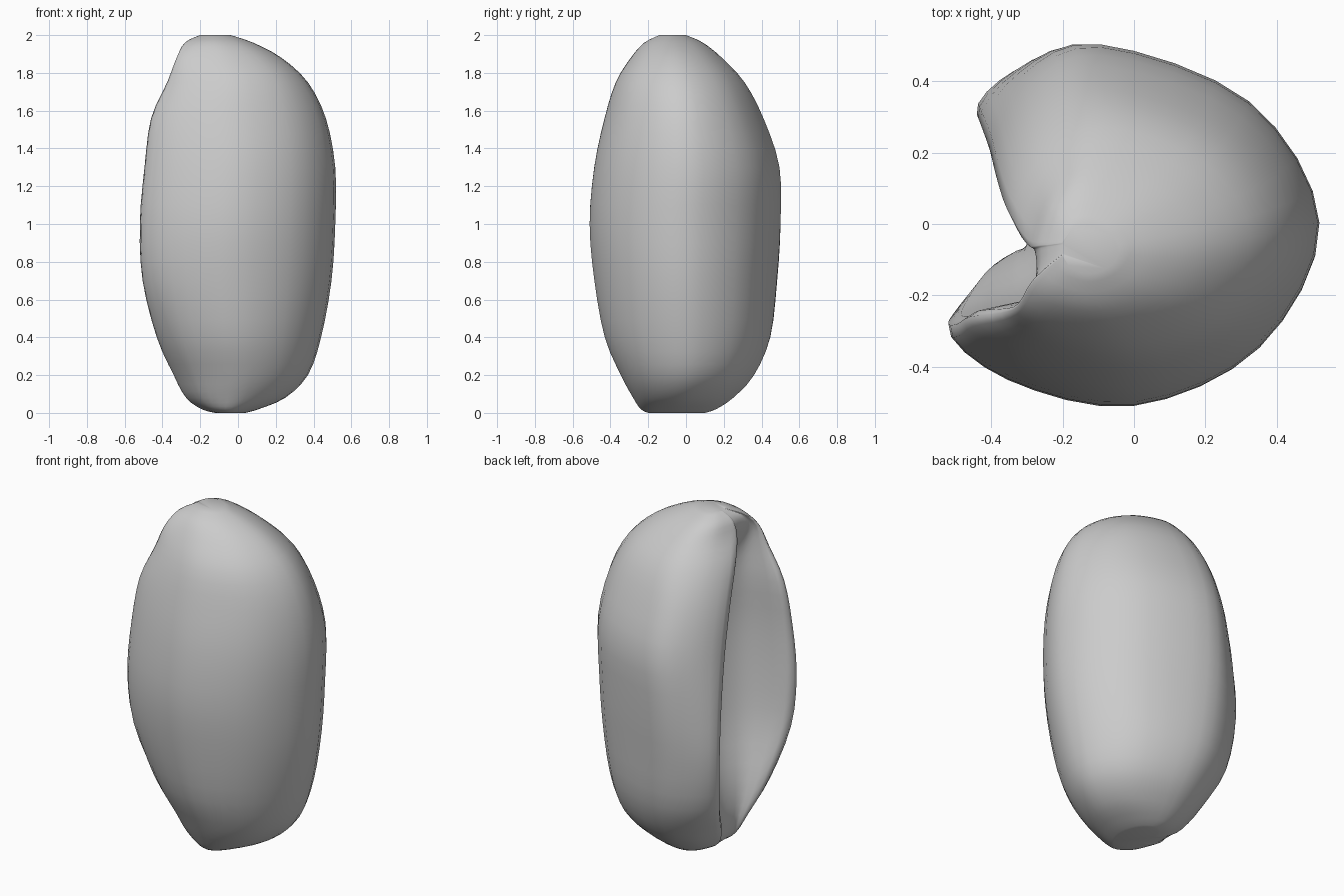
import bpy, bmesh
from mathutils import Vector

if "Cube" in bpy.data.objects:
    bpy.data.objects.remove(bpy.data.objects["Cube"])

# Horizontal sections: z, left, right, front, back, front-rim y, back-rim x, back-rim y, hollow floor x
LEVELS = [
    (0.00, -0.12, 0.04, -0.20, 0.10, -0.07, -0.12, 0.03, -0.12),
    (0.02, -0.19, 0.11, -0.24, 0.16, -0.08, -0.19, 0.06, -0.19),
    (0.08, -0.27, 0.25, -0.28, 0.25, -0.09, -0.27, 0.09, -0.26),
    (0.20, -0.34, 0.37, -0.345, 0.36, -0.10, -0.34, 0.16, -0.28),
    (0.40, -0.43, 0.44, -0.43, 0.445, -0.16, -0.41, 0.27, -0.25),
    (0.70, -0.505, 0.495, -0.485, 0.48, -0.25, -0.44, 0.31, -0.18),
    (1.00, -0.52, 0.515, -0.51, 0.50, -0.28, -0.43, 0.28, -0.15),
    (1.30, -0.495, 0.515, -0.485, 0.495, -0.28, -0.405, 0.21, -0.15),
    (1.56, -0.46, 0.465, -0.43, 0.41, -0.26, -0.385, 0.13, -0.18),
    (1.75, -0.375, 0.37, -0.37, 0.31, -0.25, -0.355, 0.04, -0.22),
    (1.88, -0.325, 0.23, -0.29, 0.19, -0.23, -0.30, -0.04, -0.27),
    (1.96, -0.28, 0.08, -0.22, 0.09, -0.16, -0.26, -0.05, -0.26),
    (2.00, -0.20, -0.04, -0.14, 0.00, -0.09, -0.20, -0.05, -0.20),
]
Z_STEPS, RING_STEPS = 3, 4


def spline(a, b, c, d, t):
    return 0.5 * (2 * b + (c - a) * t + (2 * a - 5 * b + 4 * c - d) * t * t
                  + (3 * b - a - 3 * c + d) * t ** 3)


def bulge(a, b, corner, k=0.36):
    mid = (a + b) / 2
    return mid + (corner - mid) * k


def section(level):
    """Closed outline of the body, with the hollow on its left side."""
    z, xl, xr, yf, yb, fy, bx, by, hx = level
    cx, cy = (xl + xr) / 2, (yf + yb) / 2
    F, front = Vector((xl, fy, z)), Vector((cx, yf, z))
    right, back = Vector((xr, cy, z)), Vector((cx - 0.1 * (xr - xl), yb, z))
    B, H = Vector((bx, by, z)), Vector((hx, (fy + by) / 2, z))
    keys = [F, bulge(F, front, Vector((xl, yf, z))), front,
            bulge(front, right, Vector((xr, yf, z))), right,
            bulge(right, back, Vector((xr, yb, z))), back,
            bulge(back, B, Vector((bx, yb, z))), B,
            bulge(B, H, Vector((hx, by, z))), H,
            bulge(H, F, Vector((hx, fy, z)))]
    n = len(keys)
    return [spline(keys[i - 1], keys[i], keys[(i + 1) % n], keys[(i + 2) % n], s / RING_STEPS)
            for i in range(n) for s in range(RING_STEPS)]


# Interpolate the sections along the height
levels = []
last = len(LEVELS) - 1
for i in range(last):
    picks = [LEVELS[max(0, min(last, i + o))] for o in (-1, 0, 1, 2)]
    for s in range(Z_STEPS):
        levels.append([spline(*v, s / Z_STEPS) for v in zip(*picks)])
levels.append(LEVELS[last])
for lv in levels:
    lv_z = min(2.0, max(0.0, lv[0]))
    if lv is not LEVELS[last]:
        lv[0] = lv_z

# Loft the hollowed body and close both ends
bm = bmesh.new()
rings = [[bm.verts.new(p) for p in section(lv)] for lv in levels]
for low, high in zip(rings, rings[1:]):
    n = len(low)
    for i in range(n):
        j = (i + 1) % n
        bm.faces.new((low[i], low[j], high[j], high[i]))
bm.faces.new(rings[0][::-1])
bm.faces.new(rings[-1])
bmesh.ops.recalc_face_normals(bm, faces=bm.faces)
for f in bm.faces:
    f.smooth = True
mesh = bpy.data.meshes.new("hollow_body")
bm.to_mesh(mesh)
bm.free()
body = bpy.data.objects.new("hollow_body", mesh)
bpy.context.collection.objects.link(body)
